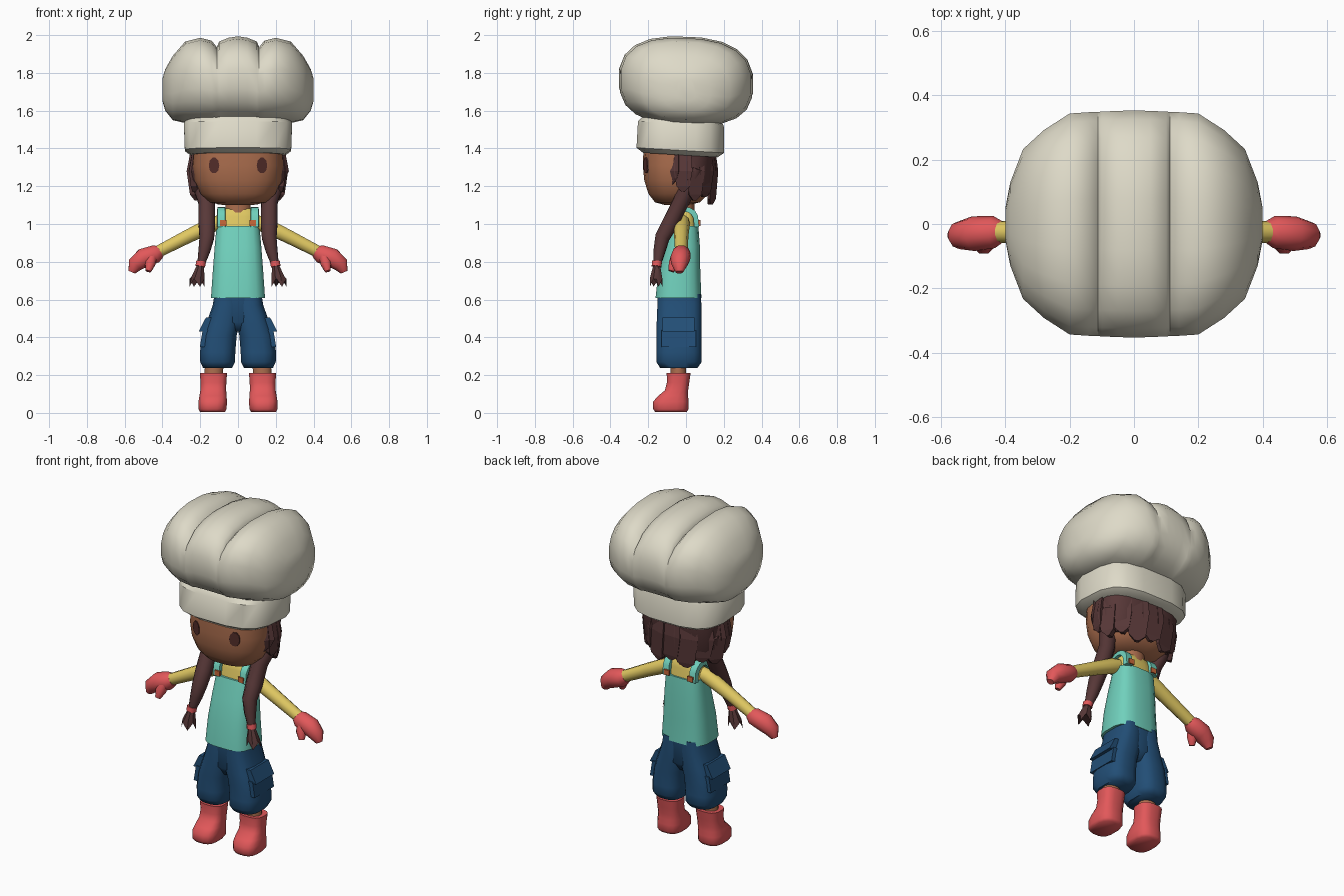
import bpy, bmesh, math
from mathutils import Vector
from mathutils.bvhtree import BVHTree


def material(name, rgb):
    m = bpy.data.materials.new(name)
    lin = [((c / 255 + 0.055) / 1.055) ** 2.4 for c in rgb]
    m.diffuse_color = (*lin, 1)
    return m


CREAM = material("cream cloth", (222, 218, 200))
SKIN = material("skin", (172, 110, 78))
HAIR = material("dark brown hair", (88, 56, 56))
EYE = material("eye brown", (84, 46, 42))
TEAL = material("teal cloth", (112, 208, 188))
YELLOW = material("yellow shirt", (224, 200, 98))
BLUE = material("navy cloth", (34, 78, 118))
RED = material("red rubber", (226, 88, 90))
ORANGE = material("orange buttons", (204, 106, 58))


def loft(name, rings, mat, angle=40):
    """Skin a list of equal-length point loops and cap both ends."""
    bm = bmesh.new()
    loops = [[bm.verts.new(p) for p in r] for r in rings]
    n = len(loops[0])
    for a, b in zip(loops, loops[1:]):
        for i in range(n):
            j = (i + 1) % n
            bm.faces.new((a[i], a[j], b[j], b[i]))
    bm.faces.new(loops[0])
    bm.faces.new(loops[-1])
    bmesh.ops.recalc_face_normals(bm, faces=bm.faces)
    me = bpy.data.meshes.new(name)
    bm.to_mesh(me)
    bm.free()
    me.materials.append(mat)
    for f in me.polygons:
        f.use_smooth = angle > 0
    if angle:
        me.set_sharp_from_angle(angle=math.radians(angle))
    ob = bpy.data.objects.new(name, me)
    bpy.context.collection.objects.link(ob)
    return ob


def sgnpow(v, p):
    return math.copysign(abs(v) ** p, v)


def ring(cx, cy, z, rx, ry, n=16, p=0.8, tilt=0):
    """Horizontal rounded-box loop."""
    out = []
    for i in range(n):
        t = 2 * math.pi * (i + 0.5) / n
        y = ry * sgnpow(math.sin(t), p)
        out.append(Vector((cx + rx * sgnpow(math.cos(t), p), cy + y, z + tilt * y)))
    return out


def stack(name, levels, mat, s=1, angle=40, **kw):
    return loft(name, [ring(s * l[0], *l[1:], **kw) for l in levels], mat, angle)


def tube(name, pts, mat, s=1, n=8, flat=1.0, angle=50):
    """Tube through (x, y, z, radius) points."""
    P = [Vector((s * p[0], p[1], p[2])) for p in pts]
    rings = []
    for i, p in enumerate(P):
        d = (P[min(i + 1, len(P) - 1)] - P[max(i - 1, 0)]).normalized()
        u = d.cross(Vector((0, 1, 0))).normalized()
        v = d.cross(u)
        r = pts[i][3]
        rings.append([p + u * r * math.cos(t) + v * r * flat * math.sin(t)
                      for t in (2 * math.pi * (k + 0.5) / n for k in range(n))])
    return loft(name, rings, mat, angle)


def box(name, x, y, z, mat, s=1, lean=0):
    """Box from ranges; the top is shifted by lean in x."""
    def face(k, dx):
        return [Vector((s * (x[i] + dx), y[j], z[k])) for i, j in ((0, 0), (1, 0), (1, 1), (0, 1))]
    return loft(name, [face(0, 0), face(1, lean)], mat, 0)


# Hat puff: sections across x (x, half depth, bottom, top), with two pleats
half = [(0.40, 0.05, 1.65, 1.77), (0.385, 0.13, 1.60, 1.82), (0.345, 0.235, 1.55, 1.89),
        (0.28, 0.295, 1.535, 1.965), (0.20, 0.347, 1.525, 1.985), (0.14, 0.351, 1.52, 1.97),
        (0.112, 0.352, 1.52, 1.935), (0.10, 0.353, 1.52, 1.965), (0.05, 0.355, 1.52, 1.985)]
sections = [(-x, *r) for x, *r in half] + [(0, 0.357, 1.52, 1.993)] + half[::-1]
puff = []
for x, hy, z0, z1 in sections:
    loop = []
    for k in range(20):
        t = 2 * math.pi * (k + 0.5) / 20
        y = hy * sgnpow(math.cos(t), 0.8)
        z = (z0 + z1) / 2 + (z1 - z0) / 2 * sgnpow(math.sin(t), 0.8)
        loop.append(Vector((x, y, z - 0.04 * y)))
    puff.append(loop)
loft("hat_puff", puff, CREAM, 50)

# Hat band
stack("hat_band", [(0, -0.03, 1.365, 0.25, 0.20), (0, -0.03, 1.39, 0.285, 0.235),
                   (0, -0.027, 1.53, 0.29, 0.23), (0, -0.02, 1.56, 0.27, 0.21)],
      CREAM, n=16, p=0.65, tilt=-0.06)

# Head and neck
head = stack("head", [(0, -0.05, 1.10, 0.08, 0.06), (0, -0.045, 1.115, 0.15, 0.12),
                      (0, -0.04, 1.16, 0.20, 0.16), (0, -0.04, 1.23, 0.23, 0.182),
                      (0, -0.04, 1.31, 0.24, 0.19), (0, -0.04, 1.42, 0.235, 0.185)],
             SKIN, n=24, p=0.8, angle=60)
stack("neck", [(0, -0.005, 1.04, 0.07, 0.05), (0, -0.005, 1.14, 0.065, 0.05)], SKIN, p=1)

# Eyes: thin plates projected on the face
tree = BVHTree.FromPolygons([v.co for v in head.data.vertices],
                            [f.vertices[:] for f in head.data.polygons])
for s in (1, -1):
    front, back = [], []
    for k in range(10):
        t = 2 * math.pi * k / 10
        p = Vector((s * 0.127 + 0.028 * math.cos(t), -1, 1.31 + 0.043 * math.sin(t)))
        hit = tree.ray_cast(p, Vector((0, 1, 0)))[0]
        front.append(hit + Vector((0, -0.006, 0)))
        back.append(hit + Vector((0, 0.002, 0)))
    loft("eye", [back, front], EYE, 0)

# Hair cap and pointed strands round the sides and back
stack("hair_cap", [(0, 0.02, 1.16, 0.20, 0.09), (0, 0.025, 1.22, 0.235, 0.12),
                   (0, 0.02, 1.40, 0.245, 0.135)], HAIR, p=0.75)
for i in range(11):
    mid = math.radians(-25 + 23 * i)
    back = max(0, math.sin(mid))
    tip = 1.21 if i in (0, 10) else (1.17 if i % 2 else 1.14) - 0.04 * back
    rows = []
    for z, sc, w in ((1.40, 0.95, 15), (1.28, 1.04, 16), (tip + 0.03, 0.98, 12), (tip, 0.92, 3)):
        a, b = mid - math.radians(w), mid + math.radians(w)
        rows.append([Vector((0.255 * q * math.cos(t), -0.01 + 0.17 * q * math.sin(t), z))
                     for t, q in ((a, sc), (b, sc + 0.03), (b, sc - 0.1), (a, sc - 0.1))])
    loft("hair_strand", rows, HAIR, 0)

# Braids with ties and tufts
for s in (1, -1):
    tube("braid", [(0.205, 0.05, 1.30, 0.045), (0.19, 0.01, 1.20, 0.052), (0.165, -0.03, 1.11, 0.046),
                   (0.165, -0.085, 1.0, 0.047), (0.165, -0.125, 0.93, 0.042),
                   (0.178, -0.14, 0.86, 0.034), (0.195, -0.152, 0.79, 0.022)], HAIR, s, n=8)
    tube("braid_tie", [(0.195, -0.153, 0.802, 0.028), (0.2, -0.156, 0.775, 0.028)], RED, s)
    tuft = [ring(s * 0.2, -0.155, 0.78, 0.02, 0.02, 8, 1),
            ring(s * 0.212, -0.158, 0.72, 0.038, 0.034, 8, 1),
            ring(s * 0.217, -0.158, 0.69, 0.042, 0.036, 8, 1)]
    for k, v in enumerate(tuft[-1]):
        v.z += 0.02 if k % 2 else -0.022
    loft("braid_tuft", tuft, HAIR, 30)

# Shirt body and apron
stack("shirt", [(0, -0.008, 0.94, 0.115, 0.07), (0, -0.006, 1.04, 0.105, 0.055),
                (0, -0.005, 1.075, 0.09, 0.045), (0, -0.005, 1.085, 0.06, 0.035)], YELLOW, p=0.7)
stack("apron", [(0, -0.04, 0.608, 0.145, 0.123), (0, -0.035, 0.75, 0.135, 0.112),
                (0, -0.02, 0.88, 0.125, 0.095), (0, -0.008, 0.99, 0.115, 0.074)], TEAL, p=0.65)

for s in (1, -1):
    # Apron straps over the shoulders, with buttons on both ends
    arc = []
    for k in range(9):
        t = math.pi * k / 8
        arc.append([Vector((s * x, -0.007 - r * math.cos(t), 0.985 + (r + 0.03) * sgnpow(math.sin(t), 0.6)))
                    for x, r in ((0.065, 0.05), (0.112, 0.05), (0.108, 0.076), (0.068, 0.076))])
    loft("strap", arc, TEAL, 35)
    for y in (-0.087, 0.066):
        box("button", (0.06, 0.095), (y, y + 0.01), (0.99, 1.02), ORANGE, s)

    # Sleeve and mitten
    tube("sleeve", [(0.09, -0.02, 1.01, 0.04), (0.13, -0.022, 1.0, 0.043), (0.26, -0.025, 0.937, 0.038),
                    (0.43, -0.025, 0.85, 0.033)], YELLOW, s, n=10)
    tube("mitten", [(0.41, -0.025, 0.855, 0.034), (0.435, -0.025, 0.842, 0.05), (0.50, -0.03, 0.82, 0.054),
                    (0.545, -0.035, 0.785, 0.043), (0.562, -0.035, 0.745, 0.02)], RED, s, n=10)
    tube("mitten_thumb", [(0.455, -0.045, 0.835, 0.03), (0.465, -0.065, 0.79, 0.03),
                          (0.475, -0.078, 0.75, 0.016)], RED, s)

    # Trouser leg and cargo pocket
    stack("trouser_leg", [(0.06, -0.035, 0.63, 0.065, 0.115), (0.06, -0.035, 0.57, 0.075, 0.118),
                          (0.08, -0.037, 0.47, 0.09, 0.12), (0.098, -0.037, 0.41, 0.092, 0.12),
                          (0.108, -0.037, 0.32, 0.095, 0.12), (0.108, -0.037, 0.27, 0.093, 0.122),
                          (0.108, -0.038, 0.238, 0.078, 0.10)], BLUE, s, p=0.7, angle=60)
    box("trouser_pocket", (0.14, 0.202), (-0.13, 0.052), (0.35, 0.44), BLUE, s, lean=-0.015)
    box("pocket_flap", (0.14, 0.208), (-0.125, 0.045), (0.43, 0.505), BLUE, s, lean=-0.038)

    # Ankle and boot
    stack("ankle", [(0.13, -0.04, 0.17, 0.05, 0.042), (0.125, -0.04, 0.28, 0.05, 0.042)], SKIN, s, p=1)
    stack("boot", [(0.135, -0.08, 0.005, 0.066, 0.085), (0.135, -0.08, 0.02, 0.076, 0.095),
                   (0.134, -0.08, 0.06, 0.076, 0.095), (0.132, -0.068, 0.09, 0.073, 0.08),
                   (0.131, -0.05, 0.12, 0.069, 0.062), (0.13, -0.042, 0.16, 0.069, 0.06),
                   (0.13, -0.039, 0.21, 0.073, 0.064), (0.13, -0.039, 0.208, 0.06, 0.05)],
          RED, s, p=0.7, angle=60)

# Trouser seat joining the legs
stack("trouser_seat", [(0, -0.037, 0.43, 0.05, 0.08), (0, -0.036, 0.48, 0.11, 0.112),
                       (0, -0.035, 0.62, 0.122, 0.115)], BLUE, p=0.7, angle=60)
